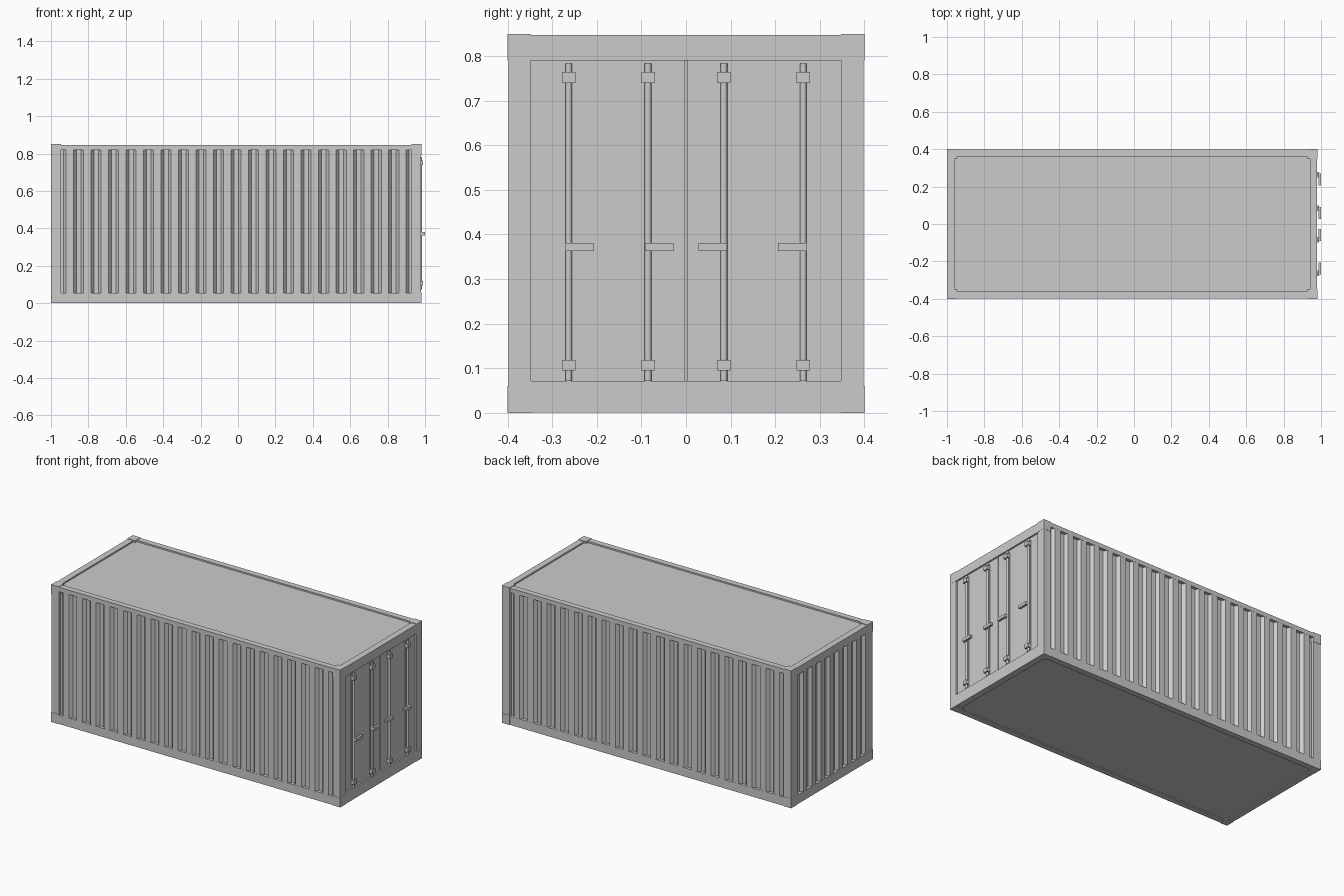
import bpy, bmesh, math

if "Cube" in bpy.data.objects:
    bpy.data.objects.remove(bpy.data.objects["Cube"])

X0, X1, Y, TOP = -1.0, 0.98, 0.4, 0.847
CX = (X0 + X1) / 2


def finish(name, bm):
    bmesh.ops.recalc_face_normals(bm, faces=bm.faces[:])
    me = bpy.data.meshes.new(name)
    bm.to_mesh(me)
    bm.free()
    ob = bpy.data.objects.new(name, me)
    bpy.context.collection.objects.link(ob)
    return ob


def box(name, xa, xb, ya, yb, za, zb):
    bm = bmesh.new()
    bmesh.ops.create_cube(bm, size=1)
    for v in bm.verts:
        v.co.x = xa + (v.co.x + 0.5) * (xb - xa)
        v.co.y = ya + (v.co.y + 0.5) * (yb - ya)
        v.co.z = za + (v.co.z + 0.5) * (zb - za)
    return finish(name, bm)


def corrugated(name, a, b, count, place, za, zb):
    """Wall with trapezoid grooves; place maps (along, depth) to (x, y)."""
    pitch = (b - a) / count
    depth = 0.018
    pts = [(a, 0)]
    for i in range(count):
        c = a + (i + 0.5) * pitch
        pts += [(c - 0.29 * pitch, 0), (c - 0.13 * pitch, depth),
                (c + 0.13 * pitch, depth), (c + 0.29 * pitch, 0)]
    pts += [(b, 0), (b, 0.03), (a, 0.03)]
    bm = bmesh.new()
    face = bm.faces.new([bm.verts.new((*place(u, d), za)) for u, d in pts])
    ext = bmesh.ops.extrude_face_region(bm, geom=[face], use_keep_orig=True)
    for v in ext["geom"]:
        if isinstance(v, bmesh.types.BMVert):
            v.co.z = zb
    return finish(name, bm)


# Side walls and bottom/top side rails
for s, side in ((-1, "front"), (1, "back")):
    corrugated(side + "_wall", CX - 0.983, CX + 0.983, 21,
               lambda u, d: (u, s * (0.398 - d)), 0.05, 0.825)
    ys = sorted((s * 0.362, s * 0.3985))
    box(side + "_bottom_rail", X0 + 0.01, X1 - 0.01, *ys, 0.001, 0.055)
    box(side + "_top_rail", X0 + 0.01, X1 - 0.01, *ys, 0.82, TOP)

# Corner posts and castings
for ex, xs in (("closed", (X0, X0 + 0.053)), ("door", (X1 - 0.053, X1))):
    for s in (-1, 1):
        ys = sorted((s * 0.347, s * Y))
        yp = sorted((s * 0.347, s * 0.3985))
        box(ex + "_post", xs[0] + 0.001, xs[1] - 0.001, *yp, 0.05, 0.80)
        box(ex + "_casting_low", *xs, *ys, 0, 0.06)
        box(ex + "_casting_high", *xs, *ys, 0.79, 0.85)

# Closed end
corrugated("end_wall", -0.347, 0.347, 8, lambda u, d: (X0 + 0.002 + d, u), 0.05, 0.82)
box("end_sill", X0 + 0.001, X0 + 0.04, -0.36, 0.36, 0.001, 0.058)
box("end_header", X0 + 0.001, X0 + 0.04, -0.36, 0.36, 0.80, TOP)

# Door end frame
box("door_sill", X1 - 0.04, X1 - 0.001, -0.36, 0.36, 0.001, 0.072)
box("door_header", X1 - 0.04, X1 - 0.001, -0.36, 0.36, 0.79, TOP)

# Roof and floor panels
box("roof", X0 + 0.02, X1 - 0.02, -0.38, 0.38, 0.81, 0.838)
box("floor", X0 + 0.02, X1 - 0.02, -0.38, 0.38, 0.007, 0.04)

# Doors with locking gear
DX = 0.969
for s, side in ((-1, "left"), (1, "right")):
    box(side + "_door", DX - 0.02, DX, *sorted((s * 0.003, s * 0.348)), 0.07, 0.792)
    for y, toward in ((0.085, -1), (0.263, -1)):
        c = s * y
        bm = bmesh.new()
        bmesh.ops.create_cone(bm, cap_ends=True, segments=12, radius1=0.0075,
                              radius2=0.0075, depth=0.711)
        bmesh.ops.translate(bm, verts=bm.verts[:], vec=(0.977, c, 0.4275))
        rod = finish(side + "_lock_rod", bm)
        for p in rod.data.polygons:
            p.use_smooth = len(p.vertices) == 4
        rod.data.set_sharp_from_angle(angle=math.radians(40))
        # rod brackets
        for z in (0.107, 0.752):
            box(side + "_rod_bracket", DX - 0.002, 0.990, c - 0.015, c + 0.015,
                z - 0.012, z + 0.012)
        # backing strip
        box(side + "_rod_strip", DX - 0.002, DX + 0.003, c - 0.014, c + 0.014, 0.087, 0.775)
        # handle
        ys = sorted((c + s * 0.007, c - s * 0.057))
        box(side + "_handle", 0.986, 1.0, *ys, 0.363, 0.381)
        box(side + "_handle_mount", DX - 0.002, 0.988, c - 0.007, c + 0.007, 0.363, 0.381)
box("door_seal", DX - 0.015, DX - 0.004, -0.004, 0.004, 0.07, 0.792)
